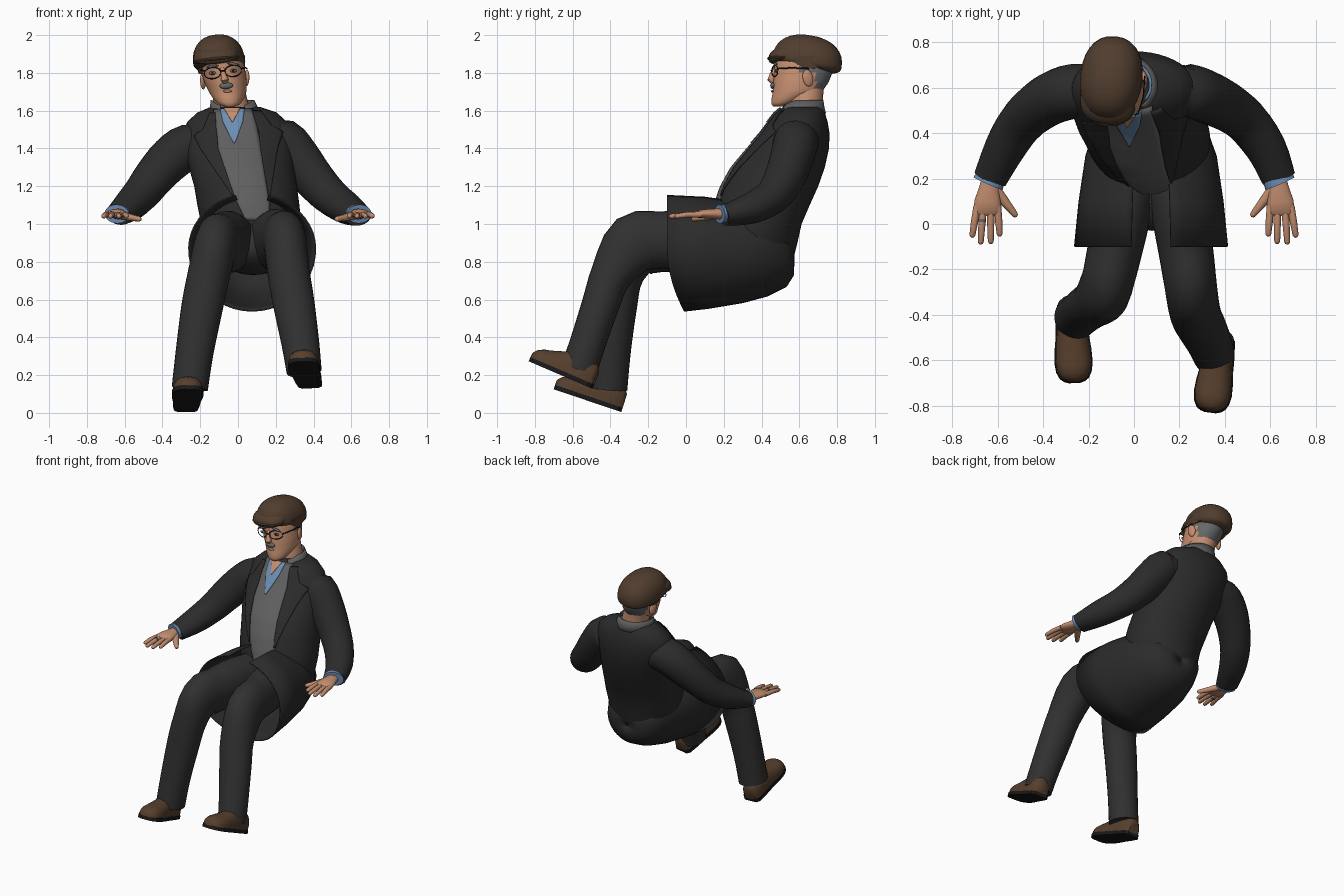
import bpy, bmesh, math
from mathutils import Vector as V

if "Cube" in bpy.data.objects:
    bpy.data.objects.remove(bpy.data.objects["Cube"])

def mat(name, *c):
    m = bpy.data.materials.new(name)
    m.diffuse_color = (*c, 1)
    m.use_nodes = True
    m.node_tree.nodes["Principled BSDF"].inputs["Base Color"].default_value = m.diffuse_color
    return m

JACKET = mat("charcoal", .024, .024, .024)
TROUSER = mat("dark grey", .03, .03, .031)
VEST = mat("mid grey", .115, .115, .115)
SHIRT = mat("shirt blue", .15, .27, .45)
SKIN = mat("skin", .55, .27, .16)
CAP = mat("cap brown", .08, .046, .027)
SHOE = mat("shoe brown", .095, .05, .026)
BLACK = mat("black", .01, .01, .011)
HAIR = mat("hair grey", .13, .135, .14)
TAU = math.tau

def finish(name, bm, m, angle=45):
    bmesh.ops.recalc_face_normals(bm, faces=bm.faces)
    me = bpy.data.meshes.new(name)
    bm.to_mesh(me)
    bm.free()
    me.materials.append(m)
    for p in me.polygons:
        p.use_smooth = True
    me.set_sharp_from_angle(angle=math.radians(angle))
    ob = bpy.data.objects.new(name, me)
    bpy.context.collection.objects.link(ob)
    return ob

def grid(name, rows, m, closed=True, thick=0, angle=45):
    """Skin rows of points; closed rows become a capped loft."""
    bm = bmesh.new()
    vs = [[bm.verts.new(p) for p in r] for r in rows]
    n = len(rows[0])
    for a, b in zip(vs, vs[1:]):
        for i in range(n if closed else n - 1):
            j = (i + 1) % n
            bm.faces.new((a[i], a[j], b[j], b[i]))
    if closed:
        bm.faces.new(vs[0][::-1])
        bm.faces.new(vs[-1])
    ob = finish(name, bm, m, angle)
    if thick:
        s = ob.modifiers.new("thickness", 'SOLIDIFY')
        s.thickness = thick
        s.offset = 0
    return ob

def ellipse(c, a, b, n=24, t0=0, t1=TAU):
    full = abs(t1 - t0 - TAU) < 1e-6
    k = n if full else n - 1
    ts = [t0 + (t1 - t0) * i / k for i in range(n)]
    return [V(c) + V(a) * math.cos(t) + V(b) * math.sin(t) for t in ts]

def smooth(pts, steps=3):
    """Catmull-Rom through limb points."""
    out = []
    for i in range(len(pts) - 1):
        a, b, c, d = pts[max(i - 1, 0)], pts[i], pts[i + 1], pts[min(i + 2, len(pts) - 1)]
        for s in range(steps):
            t = s / steps
            out.append([.5 * (2 * q + (r - p) * t + (2 * p - 5 * q + 4 * r - w) * t * t
                              + (3 * q - p - 3 * r + w) * t ** 3) for p, q, r, w in zip(a, b, c, d)])
    return out + [pts[-1]]

def tube(name, pts, m, n=20, round_end=False):
    """Limb along points (x, y, z, half width, half depth)."""
    if round_end:
        a, b = V(pts[-2][:3]), V(pts[-1][:3])
        w = pts[-1][3]
        d = (b - a).normalized() * w
        pts = pts[:-1] + [(*(b - d), w, w), (*(b - d * .3), w * .75, w * .75), (*b, w * .2, w * .2)]
    c = [V(p[:3]) for p in pts]
    rows = []
    for i, p in enumerate(pts):
        t = (c[min(i + 1, len(c) - 1)] - c[max(i - 1, 0)]).normalized()
        s = V((1, 0, 0))
        s = (s - t * s.dot(t)).normalized()
        rows.append(ellipse(c[i], s * p[3], t.cross(s) * p[4], n))
    return grid(name, rows, m)

def blob(name, loc, scale, m, rot=(0, 0, 0), flat=1, square=1):
    """Ellipsoid, optionally squarer or with a squashed lower half."""
    bm = bmesh.new()
    bmesh.ops.create_uvsphere(bm, u_segments=28, v_segments=16, radius=1)
    for v in bm.verts:
        if v.co.z < 0:
            v.co.z *= flat
        v.co = V([math.copysign(abs(v.co[i]) ** square, v.co[i]) * scale[i] for i in range(3)])
    ob = finish(name, bm, m)
    ob.location, ob.rotation_euler = loc, [math.radians(a) for a in rot]
    return ob

# torso rings: z, centre x, half width, front y, back y
TORSO = [(.78, .07, .20, .15, .56), (.9, .07, .25, .13, .59), (1.0, .07, .265, .135, .612),
         (1.1, .055, .27, .155, .655), (1.2, .04, .272, .19, .70), (1.3, .02, .28, .245, .735),
         (1.4, .005, .288, .33, .757), (1.48, 0, .285, .40, .76), (1.54, -.005, .265, .445, .75),
         (1.59, -.005, .21, .485, .735), (1.62, -.015, .13, .52, .715)]

def interp(rows, z):
    for a, b in zip(rows, rows[1:]):
        if z <= b[0]:
            f = max(0, (z - a[0]) / (b[0] - a[0]))
            return [p + (q - p) * f for p, q in zip(a, b)]
    return rows[-1]

grid("jacket_body", [ellipse((cx, (f + b) / 2, z), (rx, 0, 0), (0, (b - f) / 2, 0), 48)
                     for z, cx, rx, f, b in TORSO], JACKET)

def patch(name, edges, offset, m):
    """Cloth panel lying on the torso front; edges are (z, left x, right x)."""
    rows = []
    for i in range(29):
        z0, l, r = interp(edges, edges[0][0] + (edges[-1][0] - edges[0][0]) * i / 28)
        _, cx, rx, f, b = interp(TORSO, z0)
        row = []
        for j in range(11):
            x = l + (r - l) * j / 10
            u = min(1, abs((x - cx) / rx))
            row.append((x, (f + b) / 2 - (b - f) / 2 * math.sqrt(1 - u * u) - offset, z0))
        rows.append(row)
    return grid(name, rows, m, closed=False, thick=.004)

patch("waistcoat_front", [(1.02, .04, .16), (1.1, 0, .17), (1.2, -.05, .158), (1.4, -.11, .125),
                          (1.61, -.13, .08)], .008, VEST)
patch("shirt_front", [(1.43, -.024, -.016), (1.5, -.06, .01), (1.54, -.08, .025), (1.61, -.095, .035)], .014, SHIRT)
patch("open_neck_skin", [(1.54, -.032, -.028), (1.615, -.075, .012)], .02, SKIN)
patch("lapel_left", [(1.15, -.03, -.02), (1.4, -.2, -.105), (1.47, -.235, -.11), (1.5, -.185, -.115),
                     (1.59, -.15, -.12)], .014, JACKET)
patch("lapel_right", [(1.15, .16, .17), (1.4, .12, .21), (1.49, .11, .24), (1.52, .1, .18),
                      (1.6, .075, .12)], .014, JACKET)

# jacket skirt: shell wrapping hips, open along the top; y, half width, mid z, rise, drop, hem sweep
SKIRT = [(-.1, .335, .87, .29, .33, .09), (.1, .315, .87, .28, .315, .02), (.3, .285, .87, .25, .285, 0),
         (.43, .24, .87, .2, .25, 0), (.53, .18, .84, .12, .17, 0), (.568, .1, .81, .07, .08, 0),
         (.57, .002, .81, .002, .002, 0)]
rows = []
for y, w, zc, up, dn, sweep in SKIRT:
    r = []
    gap = 15 if y < .35 else 0
    for i in range(41):
        t = math.radians(90 + gap + (360 - 2 * gap) * i / 40)
        s = math.sin(t)
        r.append((.075 + w * math.cos(t), y + sweep * max(0, -s) ** 2, zc + (up if s > 0 else dn) * s))
    rows.append(r)
grid("jacket_skirt", rows, JACKET, closed=False, thick=.008)

# trousers
blob("trouser_seat", (.08, .25, .87), (.2, .28, .14), TROUSER)
tube("trouser_leg_left", smooth([(.0, .35, .9, .13, .13), (-.05, .05, .905, .125, .165), (-.09, -.14, .9, .12, .155),
     (-.12, -.265, .875, .115, .165), (-.155, -.335, .73, .112, .112), (-.19, -.36, .56, .11, .1),
     (-.23, -.39, .32, .1, .097), (-.255, -.41, .13, .096, .1)]), TROUSER, 28)
tube("trouser_leg_right", smooth([(.14, .35, .9, .13, .13), (.2, .05, .915, .125, .165), (.23, -.13, .915, .12, .15),
     (.25, -.275, .895, .115, .16), (.27, -.395, .73, .112, .112), (.295, -.45, .58, .11, .1),
     (.33, -.52, .37, .1, .095), (.35, -.57, .22, .093, .097)]), TROUSER, 28)

# shoes: lofted uppers on flat soles, placed heel to toe
PROFILE = [(0, .04, .08), (.02, .058, .11), (.09, .066, .13), (.17, .07, .125), (.23, .077, .1),
           (.29, .08, .08), (.33, .074, .07), (.36, .06, .055), (.375, .042, .04), (.382, .02, .03)]
for side, heel, toe in (("left", (-.278, -.345, .005), (-.262, -.7, .125)),
                        ("right", (.385, -.5, .13), (.335, -.83, .272))):
    f = (V(toe) - V(heel)).normalized()
    s = V((1, 0, 0))
    s = (s - f * f.x).normalized()
    u = s.cross(f)
    u = u if u.z > 0 else -u
    base = lambda t: V(heel) + f * t * (V(toe) - V(heel)).length / .382
    grid(f"shoe_{side}", [[base(t) + u * .02 + s * w * math.cos(a) + u * h * math.sin(a) ** .7
                           for a in (math.pi * i / 14 for i in range(15))] for t, w, h in PROFILE], SHOE)
    grid(f"sole_{side}", [[base(t) + s * (w + .004) * k + u * h for k, h in
                           ((-1, .0), (1, .0), (1, .024), (-1, .024))] for t, w, _ in PROFILE], BLACK, angle=30)

# sleeves, cuffs and hands
SLEEVES = {
    "left": (-1, [(-.15, .59, 1.42, .09, .11), (-.26, .585, 1.41, .12, .12), (-.35, .558, 1.35, .12, .115),
                  (-.435, .505, 1.26, .11, .105), (-.505, .435, 1.17, .1, .095), (-.57, .33, 1.1, .09, .082),
                  (-.632, .2, 1.048, .075, .055)]),
    "right": (1, [(.15, .59, 1.44, .09, .11), (.235, .585, 1.44, .12, .12), (.315, .56, 1.35, .12, .115),
                  (.4, .52, 1.24, .11, .108), (.49, .455, 1.145, .1, .095), (.58, .335, 1.08, .09, .082),
                  (.637, .2, 1.045, .075, .055)])}
FINGERS = [(.6, .59, -.055), (.631, .63, -.088), (.662, .675, -.09), (.69, .713, -.06)]
for side, (k, path) in SLEEVES.items():
    tube(f"sleeve_{side}", smooth(path), JACKET, 24)
    tube(f"shirt_cuff_{side}", [(k * .615, .24, 1.058, .06, .045), (k * .642, .178, 1.053, .07, .05)], SHIRT)
    tube(f"palm_{side}", [(k * .63, .21, 1.052, .036, .03), (k * .638, .15, 1.054, .046, .027),
                          (k * .644, .1, 1.054, .058, .024), (k * .646, .05, 1.052, .06, .018),
                          (k * .646, .04, 1.05, .05, .01)], SKIN)
    for i, (x0, x1, y1) in enumerate(FINGERS):
        tube(f"finger_{side}_{i}", [(k * x0, .08, 1.05, .016, .016), (k * (x0 + x1) / 2, .01, 1.05, .016, .015),
                                    (k * x1, y1, 1.04, .013, .012)], SKIN, 10, True)
    tube(f"thumb_{side}", [(k * .61, .15, 1.045, .026, .022), (k * .57, .1, 1.035, .021, .018),
                           (k * .516, .032, 1.025, .014, .014)], SKIN, 10, True)
tube("ring", [(-.668, .022, 1.05, .018, .018), (-.669, .008, 1.05, .018, .018)], HAIR, 12)

# neck and collars, open and dipping at the front
tube("neck", [(-.02, .63, 1.52, .098, .095), (-.035, .63, 1.63, .09, .093), (-.06, .64, 1.74, .085, .09)], SKIN)
for name, m, g, d in (("waistcoat_collar", VEST, 34, 0), ("shirt_collar", SHIRT, 22, .012)):
    rows = []
    for x, y, z, a in ((-.018, .605, 1.585, .133), (-.022, .607, 1.62, .122), (-.03, .612, 1.655, .112)):
        arc = ellipse((x, y, z - 2 * d), (a - d, 0, 0), (0, a - d, 0), 30, math.radians(g - 90), math.radians(270 - g))
        for p in arc:
            p.z -= .05 * max(0, (y - p.y) / a - .3)
        rows.append(arc)
    grid(name, rows, m, closed=False, thick=.008)

# head: z, centre x, half width, front y, back y; hair covers the rear faces
HEAD = [(1.622, -.045, .03, .462, .52), (1.635, -.046, .058, .452, .57), (1.665, -.05, .082, .453, .65),
        (1.70, -.055, .1, .46, .72), (1.75, -.066, .112, .462, .755), (1.8, -.077, .117, .466, .775),
        (1.86, -.09, .118, .47, .782), (1.91, -.1, .1, .50, .76)]
fine = [interp(HEAD, 1.622 + .288 * i / 24) for i in range(25)]
head = grid("head", [ellipse((cx, (f + b) / 2, z), (rx, 0, 0), (0, (b - f) / 2, 0), 40)
                     for z, cx, rx, f, b in fine], SKIN)
head.data.materials.append(HAIR)
for p in head.data.polygons:
    c = p.center
    if c.z > 1.69 and (c.y > .685 or (c.y > .6 and c.z > 1.8)):
        p.material_index = 1
for k in (-1, 1):
    blob(f"ear_{k}", (-.07 + k * .115, .645, 1.765 + k * .008), (.014, .028, .045), SKIN, (12, 0, k * 15))
tube("nose", [(-.083, .475, 1.825, .011, .01), (-.077, .458, 1.79, .014, .016), (-.07, .45, 1.763, .021, .02),
              (-.069, .46, 1.75, .014, .012)], SKIN, 14)
blob("moustache", (-.062, .46, 1.732), (.036, .014, .017), HAIR, (0, -4, 0))
blob("lower_lip", (-.056, .458, 1.703), (.024, .009, .007), SKIN)

# glasses, wrapped slightly round the face
for k in (-1, 1):
    c = V((-.08 + k * .055, .47, 1.805 + k * .006))
    ring = [ellipse(c + V((0, dy, 0)), (.044 + d, k * .016, .003), (0, 0, .03 + d), 28)
            for d, dy in ((0, -.003), (.003, 0), (0, .003), (-.003, 0), (0, -.003))]
    grid(f"glasses_rim_{k}", ring, BLACK, closed=False)
    blob(f"eye_{k}", c + V((0, .01, 0)), (.02, .008, .01), HAIR)
    blob(f"pupil_{k}", c + V((0, .004, 0)), (.007, .005, .007), BLACK)
    blob(f"eyebrow_{k}", c + V((0, .004, .036)), (.034, .01, .007), HAIR, (0, k * 8, 0))
    tube(f"glasses_arm_{k}", [(c.x + k * .044, .487, c.z + .012, .003, .004),
                              (-.078 + k * .119, .56, c.z + .016, .003, .004),
                              (-.076 + k * .123, .65, c.z + .012, .003, .004)], BLACK, 8)
blob("glasses_bridge", (-.08, .452, 1.812), (.014, .005, .004), BLACK)

# flat cap
blob("cap_crown", (-.1, .64, 1.856), (.137, .187, .144), CAP, (-10, -5, -6), .3, .88)
blob("cap_front", (-.115, .545, 1.885), (.122, .108, .062), CAP, (12, -5, -6), .4, .85)
blob("cap_brim", (-.115, .52, 1.87), (.122, .09, .02), CAP, (-3, -6, -6))
tube("cap_band", [(-.086, .65, 1.81, .124, .14), (-.093, .645, 1.875, .132, .165)], CAP, 32)
